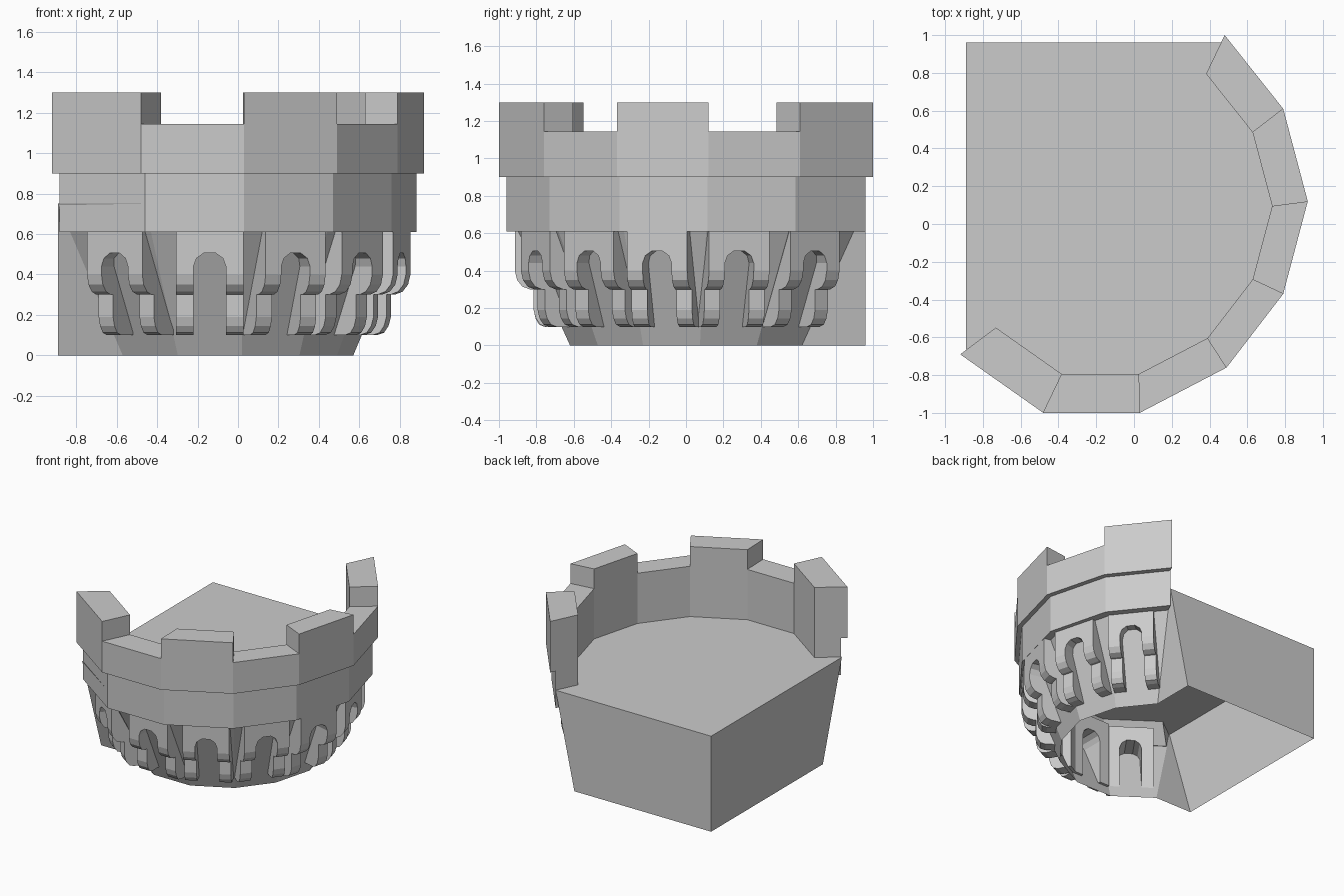
import bpy, math
from mathutils import Vector

if "Cube" in bpy.data.objects:
    bpy.data.objects.remove(bpy.data.objects["Cube"])

# Outer parapet outline, seen from above
P = [(-.92, -.69), (-.48, -1), (.03, -1), (.49, -.76),
     (.79, -.37), (.92, .12), (.79, .61), (.48, 1)]


def pt(i, s, z):
    return (P[i][0] * s, P[i][1] * s, z)


def make(name, verts, faces):
    me = bpy.data.meshes.new(name)
    me.from_pydata(verts, [], faces)
    ob = bpy.data.objects.new(name, me)
    bpy.context.collection.objects.link(ob)
    return ob


def loft(name, ids, section):
    """Closed (scale, z) section swept along the outline points."""
    n = len(section)
    verts = [pt(i, s, z) for i in ids for s, z in section]
    faces = [tuple(range(n)), tuple(reversed(range(len(verts) - n, len(verts))))]
    for a in range(len(ids) - 1):
        for k in range(n):
            k2 = (k + 1) % n
            faces.append((a * n + k, (a + 1) * n + k, (a + 1) * n + k2, a * n + k2)[::-1])
    return make(name, verts, faces)


def prism(name, outline, to3d, lo, hi):
    n = len(outline)
    verts = [to3d(a, b, t) for t in (lo, hi) for a, b in outline]
    faces = [tuple(range(n)), tuple(reversed(range(n, 2 * n)))]
    faces += [(k, k + n, (k + 1) % n + n, (k + 1) % n) for k in range(n)]
    return make(name, verts, faces)


def fix_normals(ob):
    import bmesh
    bm = bmesh.new()
    bm.from_mesh(ob.data)
    bmesh.ops.recalc_face_normals(bm, faces=bm.faces)
    bm.to_mesh(ob.data)
    bm.free()


# Parapet ring and battlements on every second side
ring = loft("parapet_ring", range(8),
            [(.895, .61), (.96, .61), (.96, .9), (1, .9), (1, 1.145), (.795, 1.145), (.795, .75)])
fix_normals(ring)
for i in range(0, 7, 2):
    fix_normals(loft("merlon", [i, i + 1], [(.795, 1.145), (1, 1.145), (1, 1.3), (.795, 1.3)]))

# Tapered body with an open underside: curved wall, two flat walls, floor
lo, hi = .62, .96
X, Y = -.89, .96
verts = [pt(i, lo, 0) for i in range(8)] + [pt(i, hi, .75) for i in range(8)]
verts[8] = (X, verts[8][1], .75)
verts[15] = (verts[15][0], Y, .75)
verts += [(X, Y, 0), (X, Y, .75), (X, P[0][1] * lo, 0), (P[7][0] * lo, Y, 0)]
faces = [(i, i + 1, i + 9, i + 8) for i in range(7)]
faces += [tuple(range(8, 16)) + (17,),        # floor
          (19, 16, 17, 15), (16, 18, 8, 17),  # back and left walls
          (7, 19, 15), (18, 0, 8)]            # end webs
make("turret_body", verts, faces)

# Stepped corbel with an arched opening
side = [(0, .615), (0, .40), (.012, .35), (.04, .315), (.08, .30), (.10, .30), (.10, .19),
        (.112, .145), (.135, .112), (.17, .10), (.27, .10), (.27, .615)]
corbel = prism("corbel", side, lambda d, z, t: (t, d, z), -.167, .167)
fix_normals(corbel)
arch = [(-.08, 0), (.08, 0), (.08, .44), (.065, .48), (.03, .505),
        (-.03, .505), (-.065, .48), (-.08, .44)]
cutter = prism("arch_cutter", arch, lambda u, z, t: (u, t, z), -.1, .5)
fix_normals(cutter)
cutter.hide_render = True
mod = corbel.modifiers.new("arch", 'BOOLEAN')
mod.operation = 'DIFFERENCE'
mod.solver = 'EXACT'
mod.object = cutter
bpy.context.view_layer.objects.active = corbel
bpy.ops.object.modifier_apply(modifier="arch")
bpy.data.objects.remove(cutter)

# One corbel under each side of the ring
centres = [(-.61, -.80), (-.14, -.915), (.285, -.805), (.615, -.52),
           (.81, -.155), (.805, .285), (.61, .69)]
for i, c in enumerate(centres):
    ob = corbel if i == 0 else corbel.copy()
    if i:
        bpy.context.collection.objects.link(ob)
    d = Vector(P[i + 1]) - Vector(P[i])
    ob.location = (c[0], c[1], 0)
    ob.rotation_euler.z = math.atan2(d.y, d.x)
